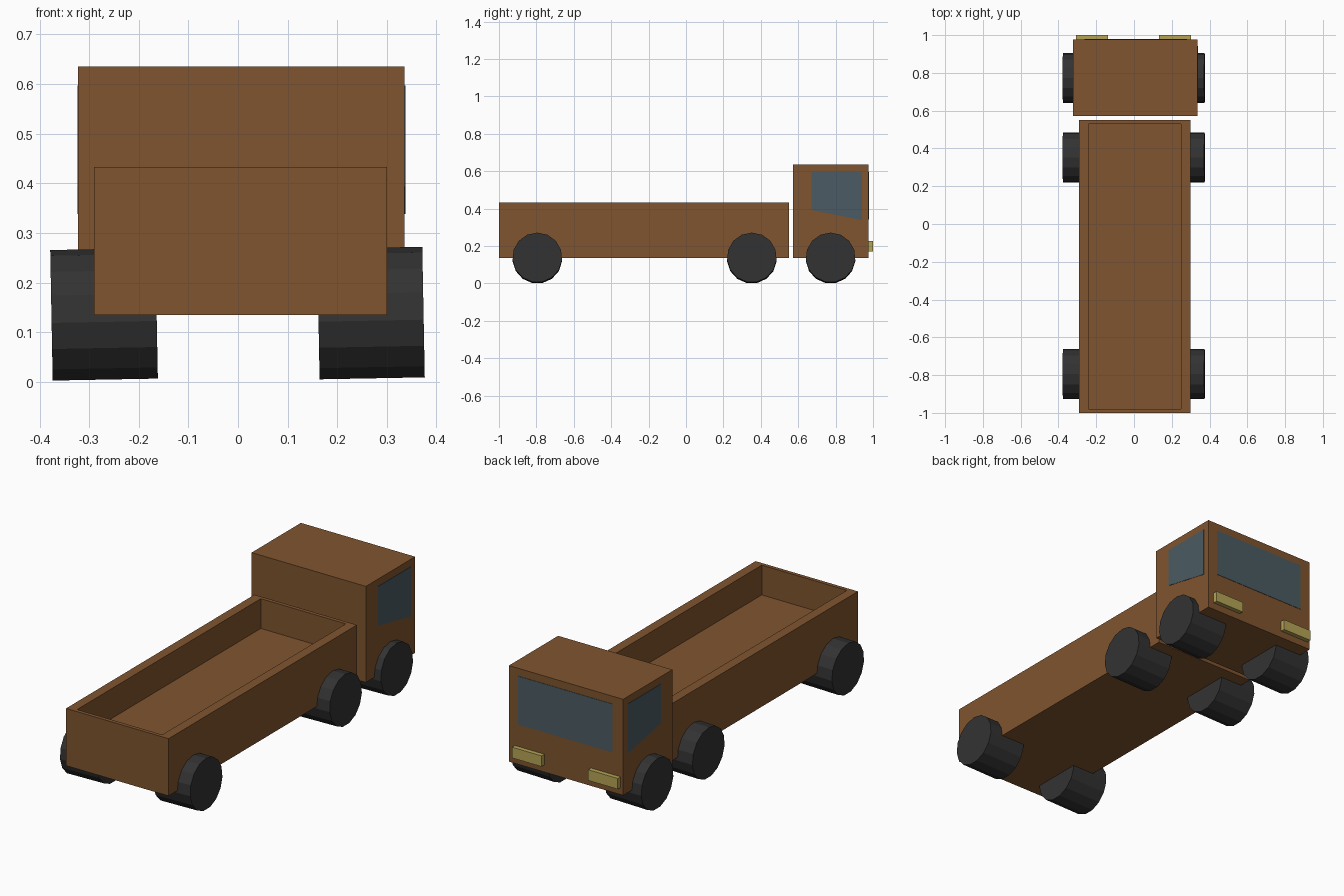
import bpy, bmesh, math
from mathutils import Vector

if "Cube" in bpy.data.objects:
    bpy.data.objects.remove(bpy.data.objects["Cube"])


def material(name, rgb):
    m = bpy.data.materials.new(name)
    m.diffuse_color = (*rgb, 1)
    m.use_nodes = True
    m.node_tree.nodes["Principled BSDF"].inputs["Base Color"].default_value = m.diffuse_color
    return m


BROWN = material("brown_paint", (0.216, 0.089, 0.028))
GLASS = material("dark_glass", (0.07, 0.105, 0.125))
RUBBER = material("rubber", (0.032, 0.032, 0.032))
LAMP = material("lamp_yellow", (0.46, 0.37, 0.09))


def finish(bm, name, mat, loc=(0, 0, 0)):
    bmesh.ops.recalc_face_normals(bm, faces=bm.faces)
    me = bpy.data.meshes.new(name)
    bm.to_mesh(me)
    bm.free()
    me.materials.append(mat)
    ob = bpy.data.objects.new(name, me)
    ob.location = loc
    bpy.context.collection.objects.link(ob)
    return ob


def prism(name, profile, x0, x1, mat, loc=(0, 0, 0)):
    """Extrude a (y, z) profile from x0 to x1."""
    bm = bmesh.new()
    face = bm.faces.new([bm.verts.new((x0, y, z)) for y, z in profile])
    out = bmesh.ops.extrude_face_region(bm, geom=[face])
    for v in out["geom"]:
        if isinstance(v, bmesh.types.BMVert):
            v.co.x = x1
    return finish(bm, name, mat, loc)


def rect(y0, y1, z0, z1):
    return [(y0, z0), (y1, z0), (y1, z1), (y0, z1)]


# Cab
CAB_L, CAB_R, CAB_FRONT = -0.322, 0.336, 0.977
prism("cab", rect(0.572, CAB_FRONT, 0.135, 0.635), CAB_L, CAB_R, BROWN)

# Windows
side_glass = [(0.67, 0.393), (0.942, 0.338), (0.942, 0.597), (0.67, 0.597)]
prism("side_window_left", side_glass, CAB_L - 0.002, CAB_L + 0.01, GLASS)
prism("side_window_right", side_glass, CAB_R - 0.01, CAB_R + 0.002, GLASS)
prism("windshield", rect(CAB_FRONT - 0.01, CAB_FRONT + 0.002, 0.343, 0.595),
      -0.261, 0.281, GLASS)

# Headlights
for side, x0, x1 in (("left", -0.307, -0.137), ("right", 0.132, 0.302)):
    prism(f"headlight_{side}", rect(0.96, 1.0, 0.172, 0.228), x0, x1, LAMP)

# Open cargo bed: box with its top face inset and pushed down
bm = bmesh.new()
bmesh.ops.create_cube(bm, size=1)
for v in bm.verts:
    v.co = Vector((0.005 + v.co.x * 0.59, -0.225 + v.co.y * 1.55, 0.284 + v.co.z * 0.298))
top = max(bm.faces, key=lambda f: f.calc_center_median().z)
bmesh.ops.inset_individual(bm, faces=[top], thickness=0.028)
for v in top.verts:
    v.co.x = 0.005 + math.copysign(0.245, v.co.x)
floor = bmesh.ops.extrude_discrete_faces(bm, faces=[top])["faces"][0]
bmesh.ops.translate(bm, verts=floor.verts, vec=(0, 0, -0.155))
finish(bm, "cargo_bed", BROWN)

# Wheels: 15-sided, flat side down, slightly tilted
SIDES, RADIUS, HALF = 15, 0.133, 0.106
ring = [(RADIUS * math.sin(2 * math.pi * i / SIDES),
         RADIUS * math.cos(2 * math.pi * i / SIDES)) for i in range(SIDES)]
for axle, y in (("rear", -0.795), ("middle", 0.352), ("front", 0.773)):
    for side, x, z in (("left", -0.27, 0.1345), ("right", 0.268, 0.137)):
        wheel = prism(f"wheel_{axle}_{side}", ring, -HALF, HALF, RUBBER, (x, y, z))
        wheel.rotation_euler.y = -0.019
